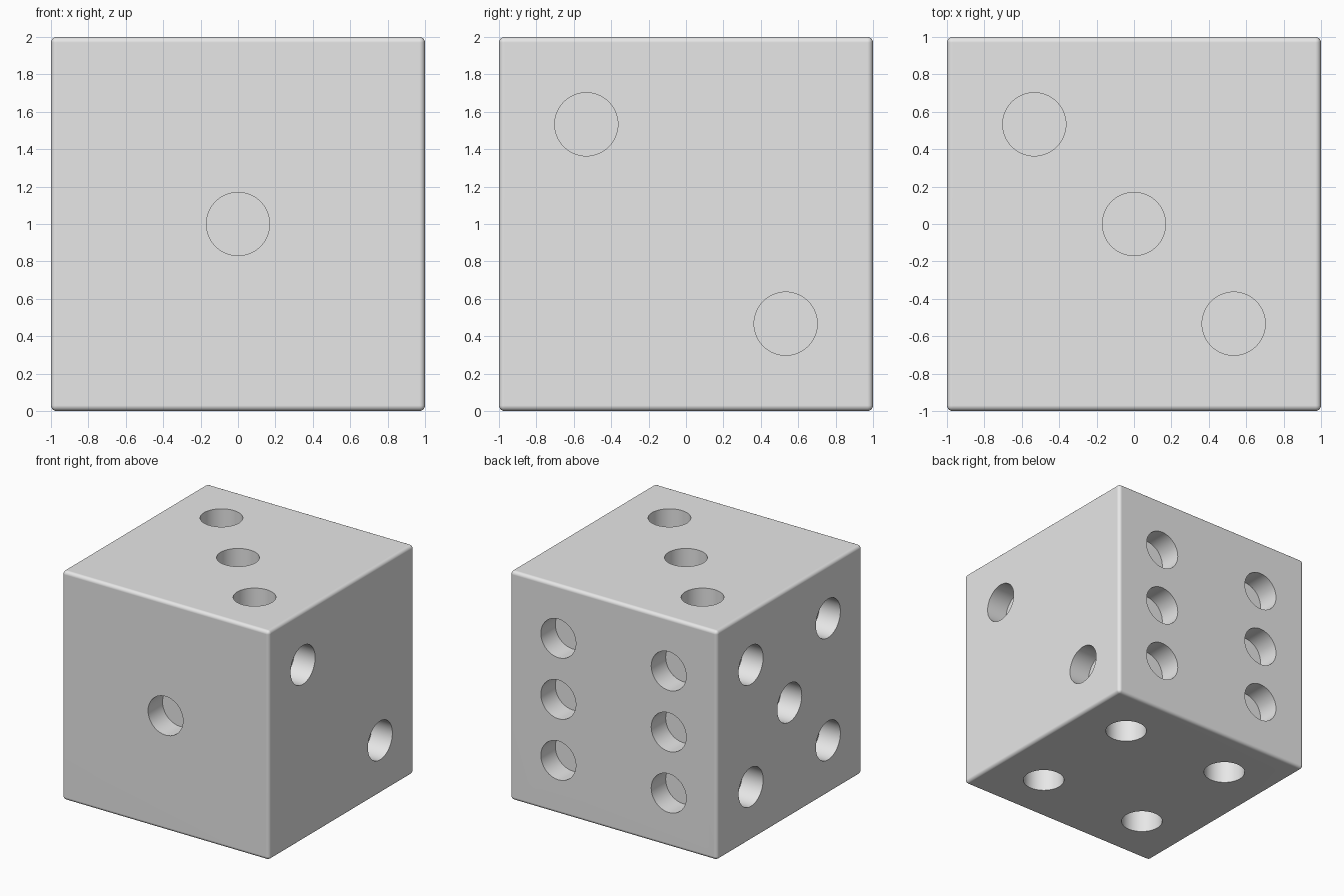
import bpy
import bmesh
import math
from mathutils import Matrix, Vector

old = bpy.data.objects.get("Cube")
if old:
    bpy.data.objects.remove(old, do_unlink=True)

OFFSET = 0.533      # pip spacing from the face centre
RADIUS = 0.169
DEPTH = 0.2
CENTRE = Vector((0, 0, 1))

grey = bpy.data.materials.new("plain grey")
grey.use_nodes = True
grey.diffuse_color = (0.8, 0.8, 0.8, 1)
grey.node_tree.nodes["Principled BSDF"].inputs["Base Color"].default_value = (0.8, 0.8, 0.8, 1)

# Rounded cube body
bpy.ops.mesh.primitive_cube_add(size=2, location=CENTRE)
body = bpy.context.object
body.name = "die_body"
body.data.materials.append(grey)
bevel = body.modifiers.new("rounded edges", "BEVEL")
bevel.width = 0.03
bevel.segments = 5

# Pip patterns: axis index, side, and places in the two remaining axes
diagonal = [(-1, 1), (1, -1)]
corners = [(a, b) for a in (-1, 1) for b in (-1, 1)]
faces = [
    (1, -1, [(0, 0)]),
    (0, 1, diagonal),
    (2, 1, diagonal + [(0, 0)]),
    (2, -1, corners),
    (0, -1, corners + [(0, 0)]),
    (1, 1, [(a, b) for a in (-1, 1) for b in (-1, 0, 1)]),
]

# One cutter mesh holding every pip cylinder
bm = bmesh.new()
for axis, side, places in faces:
    normal = Vector((0, 0, 0))
    normal[axis] = side
    turn = normal.to_track_quat("Z", "Y").to_matrix().to_4x4()
    others = [i for i in range(3) if i != axis]
    for place in places:
        spot = normal.copy()
        for i, p in zip(others, place):
            spot[i] = p * OFFSET
        bmesh.ops.create_cone(bm, cap_ends=True, segments=64, radius1=RADIUS,
                              radius2=RADIUS, depth=2 * DEPTH,
                              matrix=Matrix.Translation(spot + CENTRE) @ turn)
mesh = bpy.data.meshes.new("pip_cutter")
bm.to_mesh(mesh)
bm.free()
mesh.materials.append(grey)
cutter = bpy.data.objects.new("pip_cutter", mesh)
cutter.hide_render = True
bpy.context.collection.objects.link(cutter)

# Carve the pips, then discard the cutter
cut = body.modifiers.new("pips", "BOOLEAN")
cut.operation = "DIFFERENCE"
cut.solver = "EXACT"
cut.object = cutter
bpy.context.view_layer.objects.active = body
for name in ("rounded edges", "pips"):
    bpy.ops.object.modifier_apply(modifier=name)
bpy.data.objects.remove(cutter, do_unlink=True)

# Smooth rounded edges and pip walls, flat faces kept clean
bpy.ops.object.select_all(action="DESELECT")
body.select_set(True)
bpy.ops.object.shade_smooth_by_angle(angle=math.radians(35))
weighted = body.modifiers.new("clean faces", "WEIGHTED_NORMAL")
weighted.keep_sharp = True
